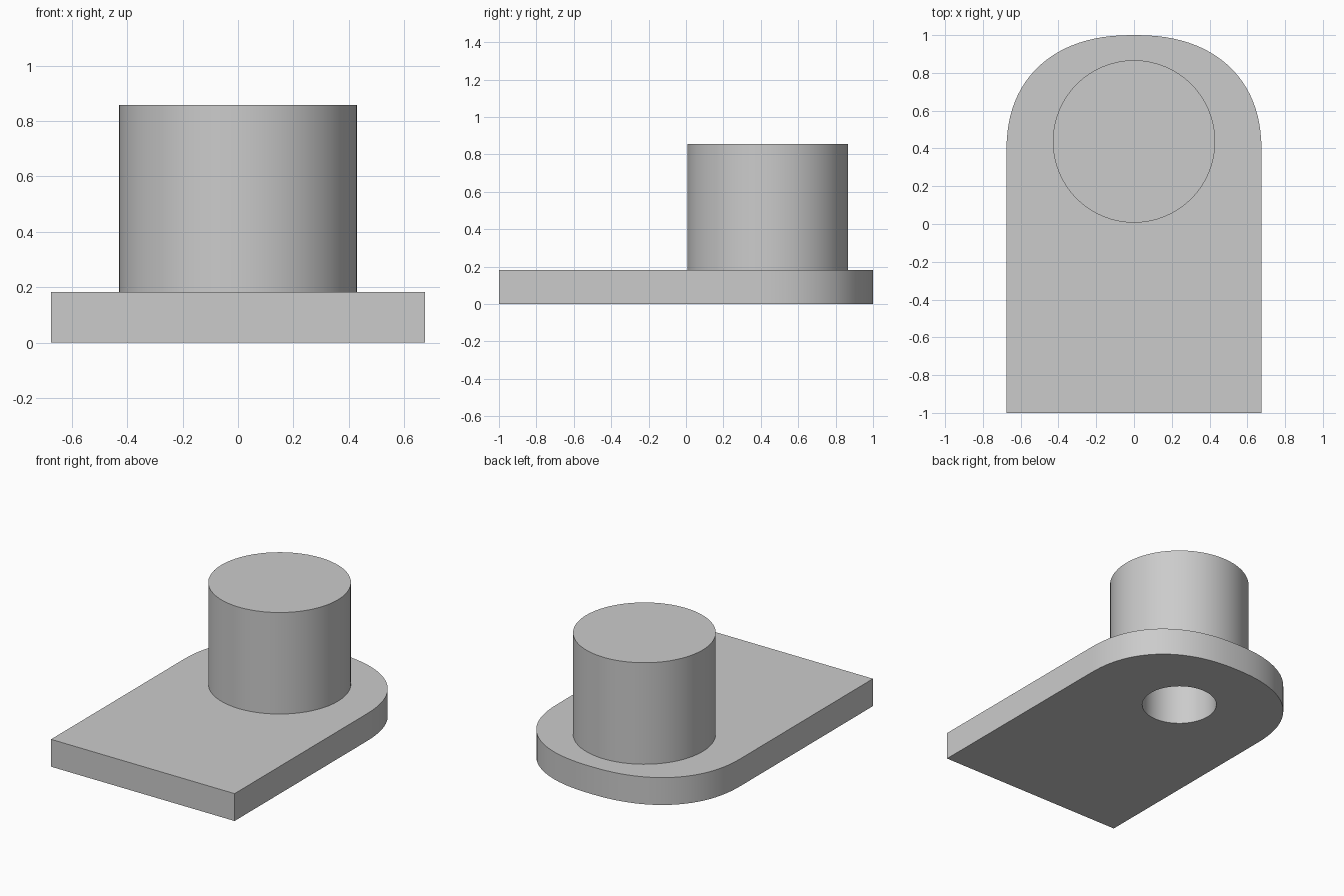
import bpy
import bmesh
from math import sin, cos, pi, radians

cube = bpy.data.objects.get("Cube")
if cube:
    bpy.data.objects.remove(cube, do_unlink=True)

HALF_WIDTH, PLATE_TOP = 0.675, 0.182
ARC_START, ARC_DEPTH, ARC_POWER = 0.38, 0.62, 2.3
BOSS_Y, BOSS_RADIUS, BOSS_TOP = 0.437, 0.43, 0.857
BORE_RADIUS, BORE_TOP = 0.23, 0.675

grey = bpy.data.materials.new("plain grey")
grey.use_nodes = True
grey.diffuse_color = (0.6, 0.6, 0.6, 1)
grey.node_tree.nodes["Principled BSDF"].inputs["Base Color"].default_value = (0.6, 0.6, 0.6, 1)


def prism(name, outline, bottom, top):
    """Extrude a flat outline between two heights."""
    bm = bmesh.new()
    face = bm.faces.new([bm.verts.new((x, y, bottom)) for x, y in outline])
    extruded = bmesh.ops.extrude_face_region(bm, geom=[face])["geom"]
    verts = [v for v in extruded if isinstance(v, bmesh.types.BMVert)]
    bmesh.ops.translate(bm, verts=verts, vec=(0, 0, top - bottom))
    bmesh.ops.recalc_face_normals(bm, faces=bm.faces)
    mesh = bpy.data.meshes.new(name)
    bm.to_mesh(mesh)
    bm.free()
    mesh.materials.append(grey)
    obj = bpy.data.objects.new(name, mesh)
    bpy.context.collection.objects.link(obj)
    return obj


def circle(radius, steps=64):
    return [(radius * cos(2 * pi * i / steps), BOSS_Y + radius * sin(2 * pi * i / steps))
            for i in range(steps)]


# Plate outline: square front corners, full rounded back
half_arc = []
for i in range(25):
    a = pi / 2 * i / 24
    half_arc.append((HALF_WIDTH * max(cos(a), 0) ** (2 / ARC_POWER),
                     ARC_START + ARC_DEPTH * sin(a) ** (2 / ARC_POWER)))
half_arc[-1] = (0, 1)
outline = [(HALF_WIDTH, -1)] + half_arc
outline += [(-x, y) for x, y in reversed(outline[:-1])]

base_plate = prism("base_plate", outline, 0, PLATE_TOP)
boss = prism("boss", circle(BOSS_RADIUS), PLATE_TOP, BOSS_TOP)

# Blind bore running up from the underside
bore_cutter = prism("bore_cutter", circle(BORE_RADIUS), -0.1, BORE_TOP)
bore_cutter.hide_render = True

for part in (base_plate, boss):
    cut = part.modifiers.new("bore", 'BOOLEAN')
    cut.operation = 'DIFFERENCE'
    cut.solver = 'EXACT'
    cut.object = bore_cutter
    bpy.ops.object.select_all(action='DESELECT')
    part.select_set(True)
    bpy.context.view_layer.objects.active = part
    bpy.ops.object.modifier_apply(modifier=cut.name)
    bpy.ops.object.shade_smooth_by_angle(angle=radians(30))

bpy.data.objects.remove(bore_cutter, do_unlink=True)
